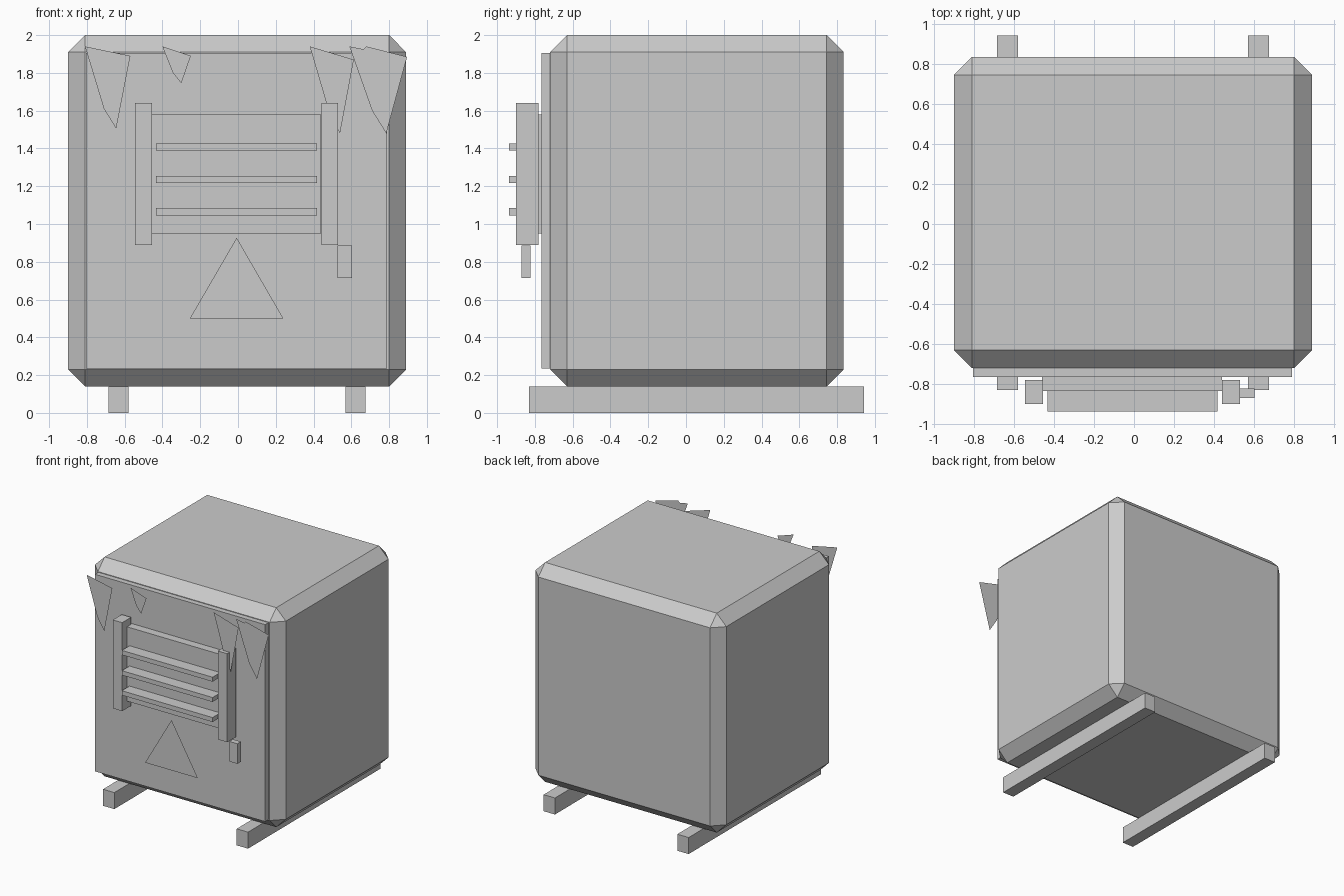
import bpy, bmesh

if "Cube" in bpy.data.objects:
    bpy.data.objects.remove(bpy.data.objects["Cube"])


def box(name, x, y, z, bevel=0.0):
    """Box from (min, max) ranges, optionally with chamfered edges."""
    bm = bmesh.new()
    bmesh.ops.create_cube(bm, size=1)
    for v in bm.verts:
        v.co = [r[0] if c < 0 else r[1] for c, r in zip(v.co, (x, y, z))]
    if bevel:
        bmesh.ops.bevel(bm, geom=bm.edges[:], offset=bevel, segments=1,
                        profile=0.5, affect='EDGES')
    return finish(name, bm)


def sheet(name, points, y):
    """Flat front-facing polygon from (x, z) points."""
    bm = bmesh.new()
    face = bm.faces.new([bm.verts.new((x, y, z)) for x, z in points])
    face.normal_update()
    if face.normal.y > 0:
        face.normal_flip()
    return finish(name, bm)


def finish(name, bm):
    mesh = bpy.data.meshes.new(name)
    bm.to_mesh(mesh)
    bm.free()
    obj = bpy.data.objects.new(name, mesh)
    bpy.context.collection.objects.link(obj)
    return obj


# Chamfered cabinet and front door panel
box("cabinet_body", (-0.90, 0.89), (-0.72, 0.835), (0.14, 2.0), 0.09)
box("front_panel", (-0.805, 0.79), (-0.765, -0.70), (0.235, 1.905))

# Skids running front to back
for side, x in (("left", -0.632), ("right", 0.622)):
    box(f"{side}_skid", (x - 0.053, x + 0.053), (-0.83, 0.943), (0.0, 0.14))

# Vent: backing plate, side posts and slats
box("vent_plate", (-0.46, 0.44), (-0.835, -0.76), (0.95, 1.58))
for side, x in (("left", -0.50), ("right", 0.485)):
    box(f"{side}_vent_post", (x - 0.044, x + 0.044), (-0.90, -0.78), (0.89, 1.64))
for i, z in enumerate((1.065, 1.235, 1.407)):
    box(f"vent_slat_{i + 1}", (-0.433, 0.418), (-0.938, -0.83), (z - 0.019, z + 0.019))

# Small latch below the right post
box("latch", (0.528, 0.603), (-0.87, -0.822), (0.715, 0.885))

# Flat warning triangle
sheet("warning_triangle", [(-0.255, 0.50), (0.24, 0.50), (-0.007, 0.927)], -0.88)

# Flat icicles hanging along the top front edge
icicles = [
    [(-0.81, 1.94), (-0.71, 1.61), (-0.645, 1.505), (-0.57, 1.89)],
    [(-0.40, 1.94), (-0.345, 1.80), (-0.30, 1.745), (-0.25, 1.89)],
    [(0.38, 1.94), (0.48, 1.60), (0.54, 1.48), (0.613, 1.87)],
    [(0.59, 1.94), (0.71, 1.60), (0.785, 1.48), (0.895, 1.885),
     (0.68, 1.94), (0.665, 1.925)],
]
for i, pts in enumerate(icicles):
    sheet(f"icicle_{i + 1}", pts, -0.87 + 0.001 * i)
